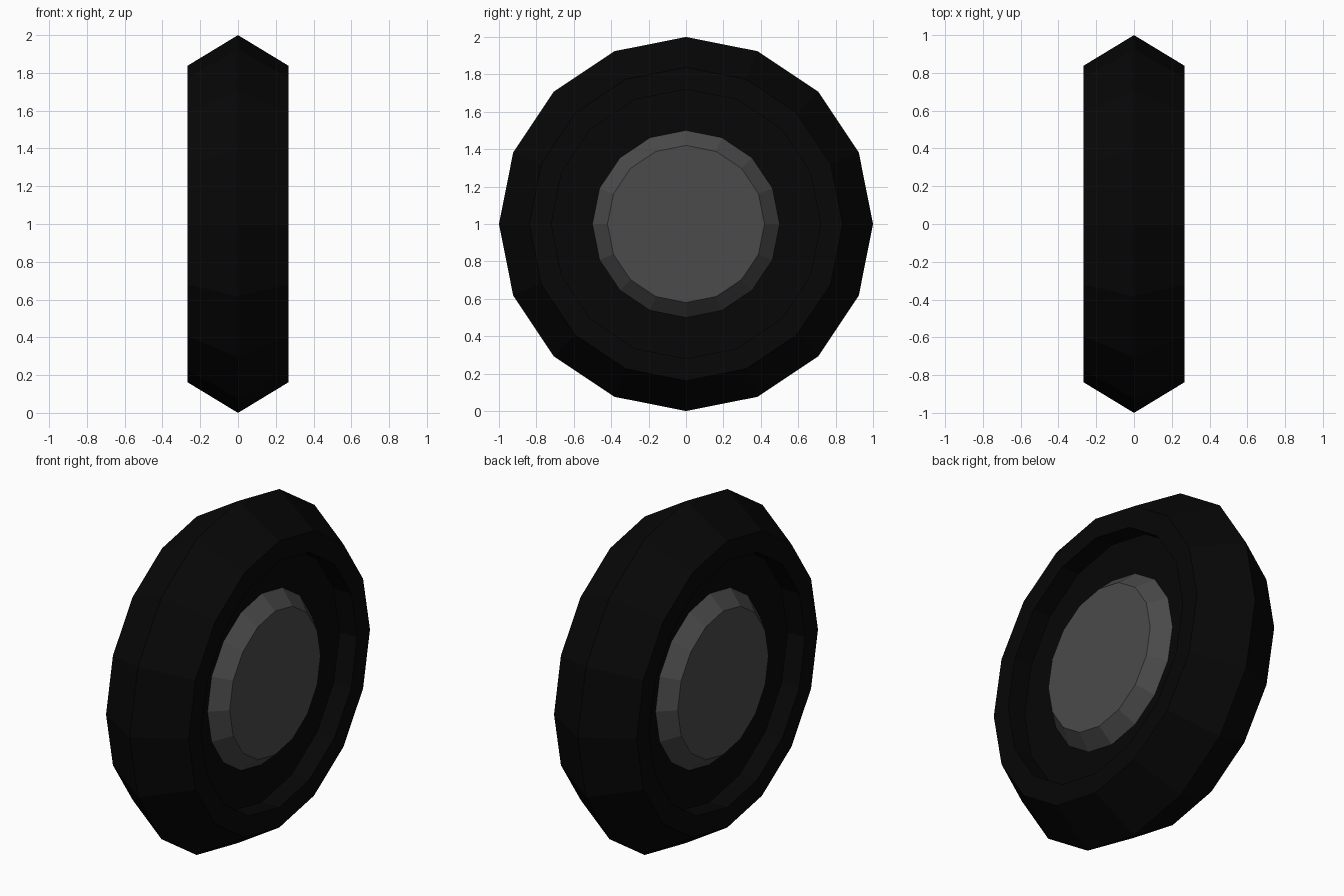
import bpy, bmesh, math

if "Cube" in bpy.data.objects:
    bpy.data.objects.remove(bpy.data.objects["Cube"])

SIDES = 16
CENTRE_Z = 1.0


def material(name, value):
    mat = bpy.data.materials.new(name)
    mat.diffuse_color = (value, value, value, 1)
    mat.use_nodes = True
    mat.node_tree.nodes["Principled BSDF"].inputs["Base Color"].default_value = mat.diffuse_color
    return mat


def lathe(name, profiles, mat, cap_radius=None):
    """Revolve (x, radius) profiles, listed from -x to +x, around the axle."""
    bm = bmesh.new()
    step = 2 * math.pi / SIDES
    for profile in profiles:
        rings = [[bm.verts.new((x, r * math.sin(i * step), r * math.cos(i * step)))
                  for i in range(SIDES)] for x, r in profile]
        for a, b in zip(rings, rings[1:]):
            for i in range(SIDES):
                j = (i + 1) % SIDES
                bm.faces.new((a[i], b[i], b[j], a[j]))
        # flat disc closing the ring of the given radius
        for (x, r), ring in zip(profile, rings):
            if r == cap_radius:
                bm.faces.new(ring if x < 0 else ring[::-1])
    mesh = bpy.data.meshes.new(name)
    bm.to_mesh(mesh)
    bm.free()
    mesh.materials.append(mat)
    obj = bpy.data.objects.new(name, mesh)
    obj.location.z = CENTRE_Z
    bpy.context.collection.objects.link(obj)
    return obj


def mirrored(profile):
    return [(-x, r) for x, r in reversed(profile)]


# Tyre: ridged tread, flat sidewall, straight step down to a recessed floor
half = [(0.267, 0.838), (0.267, 0.72), (0.153, 0.72), (0.153, 0.5)]
lathe("tyre", [mirrored(half) + [(0, 1.0)] + half], material("rubber", 0.002))

# Hub caps: shallow tapered disc on each side
cap = [(0.153, 0.5), (0.24, 0.42)]
lathe("hub_caps", [cap, mirrored(cap)], material("hub_metal", 0.069), cap_radius=0.42)
